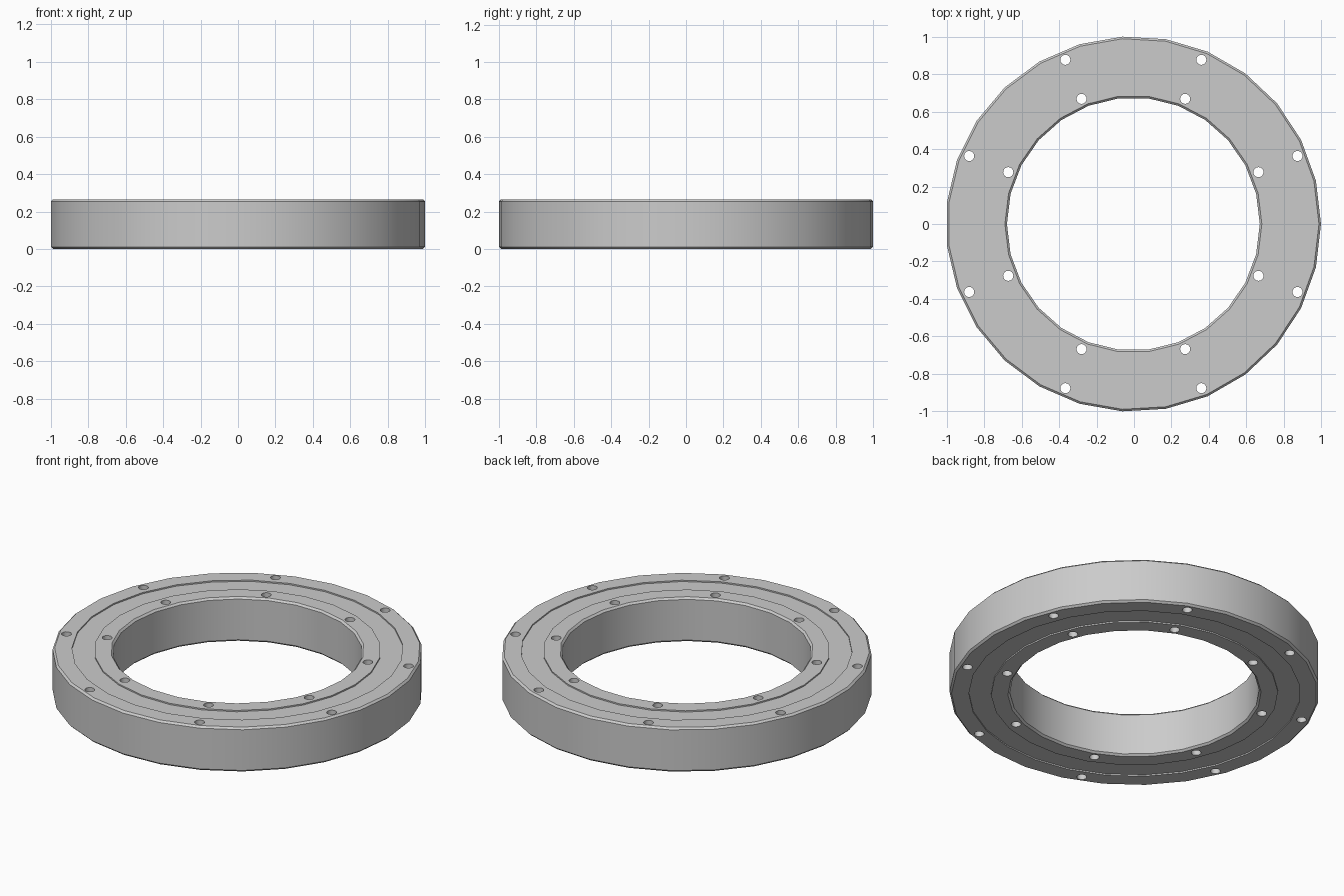
import bpy, bmesh, math

if "Cube" in bpy.data.objects:
    bpy.data.objects.remove(bpy.data.objects["Cube"])

H = 0.265          # overall height
CX = -0.0034       # recentres the odd-sided outline
CH = 0.011         # edge chamfer
DEP = 0.008        # recess of the middle ring


def finish(name, bm):
    bmesh.ops.recalc_face_normals(bm, faces=bm.faces)
    me = bpy.data.meshes.new(name)
    bm.to_mesh(me)
    bm.free()
    ob = bpy.data.objects.new(name, me)
    bpy.context.collection.objects.link(ob)
    return ob


def lathe(name, profile, phase=0.0):
    """Revolve a closed profile of (radius, z, sides-per-turn) points."""
    bm = bmesh.new()
    n = profile[0][2]
    rings = []
    for i in range(n):
        a = 2 * math.pi * (i + phase) / n
        rings.append([bm.verts.new((CX + r * math.cos(a), r * math.sin(a), z))
                      for r, z, _ in profile])
    m = len(profile)
    for i in range(n):
        p, q = rings[i], rings[(i + 1) % n]
        for j in range(m):
            k = (j + 1) % m
            bm.faces.new((p[j], q[j], q[k], p[k]))
    return finish(name, bm)


def bolt_holes(name, radius):
    """Eight cutters on a bolt circle."""
    bm = bmesh.new()
    for k in range(8):
        a = math.radians(22.5 + 45 * k)
        g = bmesh.ops.create_cone(bm, cap_ends=True, segments=16, radius1=0.027,
                                  radius2=0.027, depth=H + 0.2)
        bmesh.ops.translate(bm, verts=g["verts"],
                            vec=(CX + radius * math.cos(a), radius * math.sin(a), H / 2))
    ob = finish(name, bm)
    ob.hide_render = True
    ob.hide_set(True)
    return ob


def drill(ob, cutter):
    mod = ob.modifiers.new("bolt_holes", "BOOLEAN")
    mod.operation = "DIFFERENCE"
    mod.solver = "EXACT"
    mod.object = cutter
    bpy.ops.object.select_all(action="DESELECT")
    ob.select_set(True)
    bpy.context.view_layer.objects.active = ob
    bpy.ops.object.modifier_apply(modifier=mod.name)
    bpy.data.objects.remove(cutter)


# Outer race: 27-sided, chamfered on its outside edges
R, g = 1.0017, 0.897
outer = lathe("outer_race", [(g, 0, 27), (R - CH, 0, 27), (R, CH, 27),
                             (R, H - CH, 27), (R - CH, H, 27), (g, H, 27)])
drill(outer, bolt_holes("outer_hole_cutter", 0.9486))

# Inner race: 26-sided, chamfered around the bore
r, g = 0.675, 0.777
inner = lathe("inner_race", [(r, CH, 26), (r + CH, 0, 26), (g, 0, 26),
                             (g, H, 26), (r + CH, H, 26), (r, H - CH, 26)])
drill(inner, bolt_holes("inner_hole_cutter", 0.723))

# Slightly recessed middle ring, tucked under both races
middle = lathe("middle_ring", [(0.765, DEP, 27), (0.902, DEP, 27),
                               (0.902, H - DEP, 27), (0.765, H - DEP, 27)])

# Smooth round walls, crisp edges
for ob in (outer, inner, middle):
    bpy.ops.object.select_all(action="DESELECT")
    ob.select_set(True)
    bpy.context.view_layer.objects.active = ob
    bpy.ops.object.shade_smooth_by_angle(angle=math.radians(30))
